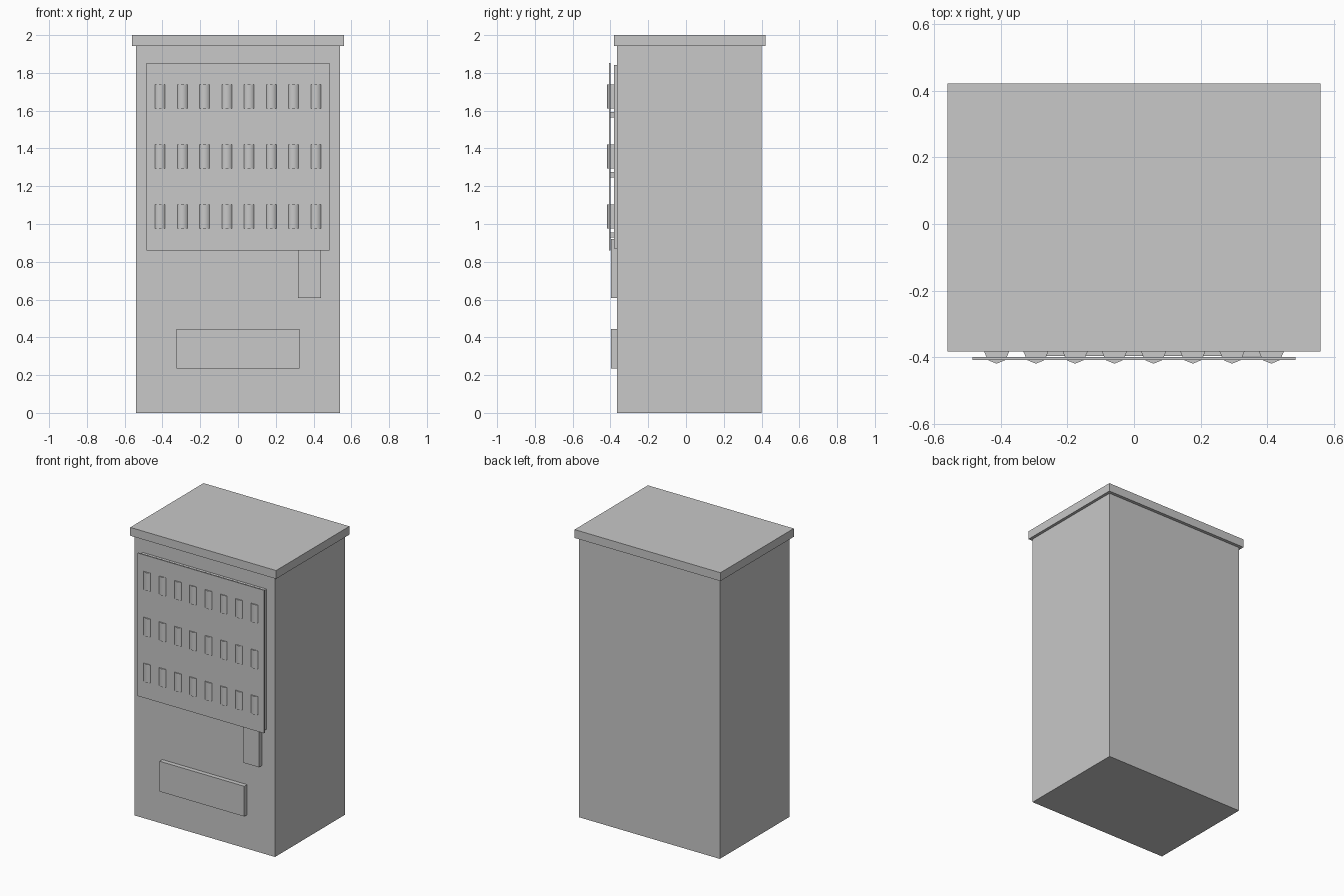
import bpy, math

if "Cube" in bpy.data.objects:
    bpy.data.objects.remove(bpy.data.objects["Cube"])

# single flat colour
grey = bpy.data.materials.new("plain grey")
grey.diffuse_color = (0.58, 0.58, 0.58, 1)
grey.use_nodes = True
grey.node_tree.nodes["Principled BSDF"].inputs["Base Color"].default_value = grey.diffuse_color


def box(name, x, y, z):
    """Box from (min, max) ranges on each axis."""
    c = [(r[0] + r[1]) / 2 for r in (x, y, z)]
    bpy.ops.mesh.primitive_cube_add(size=1, location=c)
    ob = bpy.context.object
    ob.name = name
    ob.scale = [r[1] - r[0] for r in (x, y, z)]
    bpy.ops.object.transform_apply(location=False, rotation=False, scale=True)
    ob.data.materials.append(grey)
    return ob


def can(name, x, z0, z1):
    """Eight-sided drink can with one corner facing forward."""
    bpy.ops.mesh.primitive_cylinder_add(
        vertices=8, radius=0.038, depth=z1 - z0, location=(x, -0.381, (z0 + z1) / 2))
    ob = bpy.context.object
    ob.name = name
    ob.data.materials.append(grey)
    bpy.ops.object.shade_smooth_by_angle(angle=math.radians(50))


# cabinet and roof cap
box("cabinet", (-0.54, 0.54), (-0.365, 0.40), (0, 1.945))
box("roof_cap", (-0.56, 0.56), (-0.382, 0.422), (1.942, 2.0))

# display window: backing panel and glass standing off it
box("display_backing", (-0.475, 0.475), (-0.381, -0.36), (0.87, 1.842))
box("display_glass", (-0.485, 0.485), (-0.408, -0.399), (0.86, 1.852))

# coin panel and delivery flap
box("coin_panel", (0.318, 0.44), (-0.398, -0.36), (0.608, 0.92))
box("delivery_flap", (-0.325, 0.325), (-0.396, -0.36), (0.235, 0.445))

# three rows of eight cans, each with a selection button below
for row in range(3):
    z = 1.612 - row * 0.318
    for col in range(8):
        x = -0.412 + col * 0.1177
        can(f"can_{row}_{col}", x, z, z + 0.126)
        box(f"button_{row}_{col}", (x - 0.02, x + 0.02), (-0.401, -0.38),
            (z - 0.048, z - 0.02))
